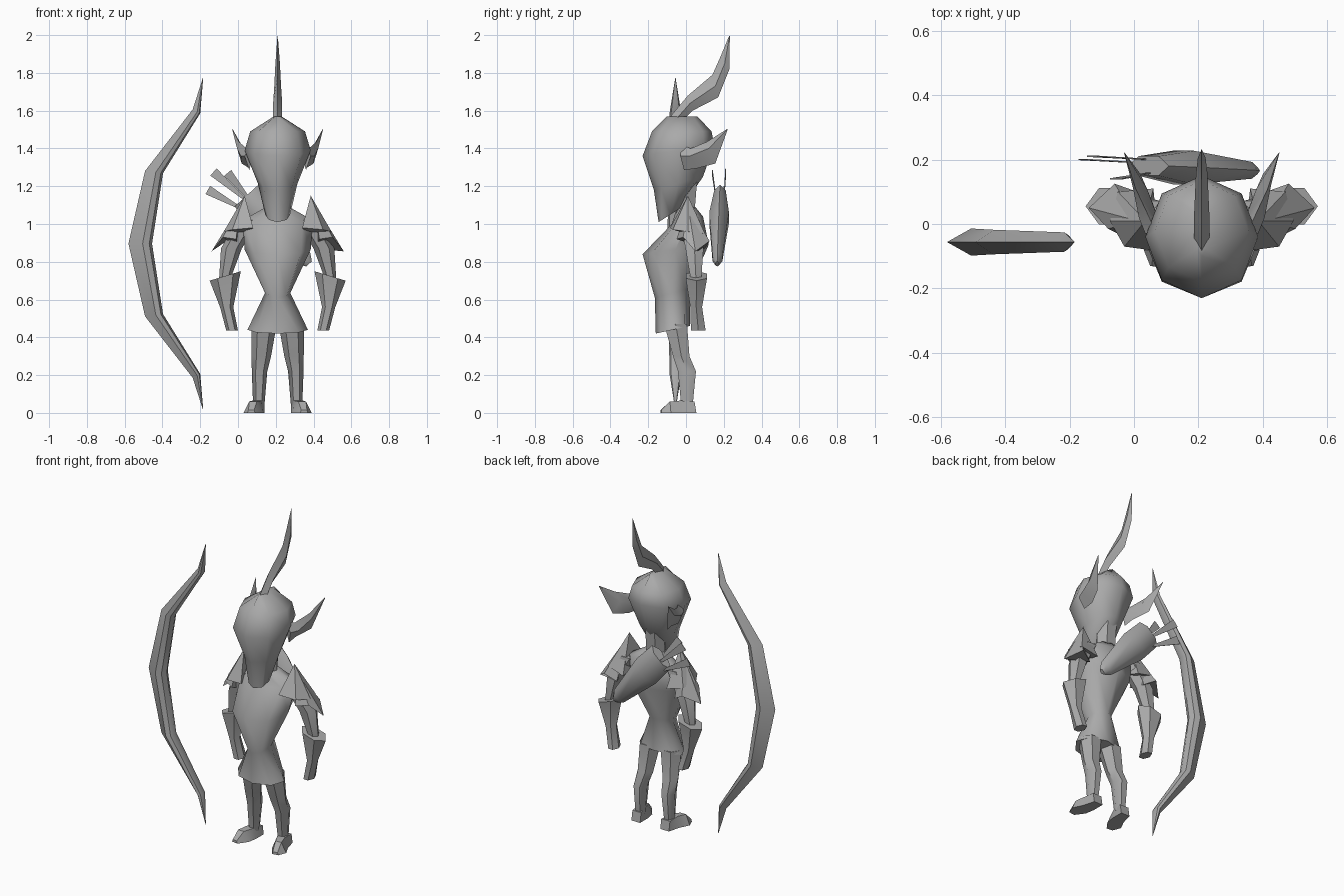
import bpy, bmesh, math
from mathutils import Vector

CX = 0.21  # centre line of the figure
grey = bpy.data.materials.new("plain grey")
grey.diffuse_color = (0.4, 0.4, 0.4, 1)


def finish(name, bm, angle=50):
    bmesh.ops.remove_doubles(bm, verts=bm.verts, dist=0.0005)
    bmesh.ops.recalc_face_normals(bm, faces=bm.faces)
    me = bpy.data.meshes.new(name)
    bm.to_mesh(me)
    bm.free()
    me.materials.append(grey)
    ob = bpy.data.objects.new(name, me)
    bpy.context.collection.objects.link(ob)
    bpy.ops.object.select_all(action='DESELECT')
    ob.select_set(True)
    bpy.context.view_layer.objects.active = ob
    bpy.ops.object.shade_smooth_by_angle(angle=math.radians(angle))
    return ob


def loft(name, rings, angle=50):
    """Skin a list of equal-length point rings and cap both ends."""
    bm = bmesh.new()
    vs = [[bm.verts.new(p) for p in r] for r in rings]
    n = len(vs[0])
    for a, b in zip(vs, vs[1:]):
        for i in range(n):
            j = (i + 1) % n
            bm.faces.new((a[i], a[j], b[j], b[i]))
    bm.faces.new(vs[0])
    bm.faces.new(vs[-1])
    return finish(name, bm, angle)


def oval(x0, x1, y0, y1, z0, z1=None, n=8, dx=0.0):
    """Level ring; z0 is the front height, z1 the back, dx the outer drop."""
    z1 = z0 if z1 is None else z1
    out = []
    for i in range(n):
        a = 2 * math.pi * i / n
        u, v = math.cos(a), math.sin(a)
        out.append(((x0 + x1) / 2 + u * (x1 - x0) / 2, (y0 + y1) / 2 + v * (y1 - y0) / 2,
                    (z0 + z1) / 2 + v * (z1 - z0) / 2 + u * dx))
    return out


def both(name, rings, angle=50):
    """Left and right copies; x is measured outward from the centre line."""
    for s, side in ((1, "left"), (-1, "right")):
        loft(f"{side}_{name}", [[(CX + s * p[0], p[1], p[2]) for p in r] for r in rings], angle)


def body(rows, n=8):
    return [oval(CX - w, CX + w, f, b, zf, zb, n) for w, f, b, zf, zb in rows]


# head with long pointed jaw, and neck
loft("head", body([(0.02, -0.1, 0.06, 1.57, 1.57), (0.145, -0.18, 0.135, 1.49, 1.49),
                   (0.175, -0.23, 0.15, 1.36, 1.42), (0.105, -0.17, 0.09, 1.18, 1.25),
                   (0.066, -0.145, -0.02, 1.01, 1.09)]), 60)
loft("neck", body([(0.065, -0.06, 0.07, 1.26, 1.26), (0.06, -0.06, 0.05, 1.03, 1.03)], 6))

# crest sweeping back from the top of the head
crest = []
for f, b, w in (((-0.095, 1.555), (-0.01, 1.555), 0.024), ((0.01, 1.68), (0.035, 1.6), 0.024),
                ((0.14, 1.79), (0.17, 1.67), 0.018), ((0.18, 1.88), (0.23, 1.82), 0.012),
                ((0.228, 1.995), (0.232, 1.995), 0.001)):
    my, mz = (f[0] + b[0]) / 2, (f[1] + b[1]) / 2
    crest.append([(CX, *f), (CX + w, my, mz), (CX, *b), (CX - w, my, mz)])
loft("crest", crest, 40)

# pointed ears
both("ear", [
    [(0.14, -0.03, 1.42), (0.175, -0.03, 1.36), (0.15, -0.01, 1.285), (0.13, -0.01, 1.36)],
    [(0.165, 0.025, 1.40), (0.195, 0.02, 1.36), (0.15, 0.06, 1.295), (0.14, 0.03, 1.36)],
    [(0.205, 0.11, 1.435), (0.215, 0.12, 1.40), (0.19, 0.155, 1.32), (0.17, 0.11, 1.38)],
    [(0.24, 0.221, 1.505), (0.241, 0.221, 1.503), (0.24, 0.221, 1.501), (0.239, 0.221, 1.503)]], 35)

# tunic with narrow waist and flared skirt
loft("tunic", body([(0.07, -0.05, 0.05, 1.08, 1.09), (0.185, -0.075, 0.09, 1.0, 1.04),
                    (0.175, -0.23, 0.12, 0.84, 0.89), (0.067, -0.165, 0.02, 0.61, 0.66),
                    (0.16, -0.16, 0.02, 0.42, 0.46)]), 60)

# arms
both("arm", [oval(0.1, 0.22, -0.04, 0.08, 1.02, n=6), oval(0.19, 0.3, -0.01, 0.1, 0.87, n=6),
             oval(0.25, 0.31, 0.02, 0.085, 0.71, n=6)])
# flared gauntlets with hands
both("gauntlet", [oval(0.195, 0.36, -0.01, 0.12, 0.725, n=6, dx=-0.025),
                  oval(0.235, 0.305, 0.018, 0.09, 0.56, n=6),
                  oval(0.21, 0.272, 0.02, 0.11, 0.435, n=6)], 45)


# two layered shoulder plates on each side
def plate(name, apex, rim):
    both(name, [[apex] * len(rim), rim], 30)


def plate_mesh(name, apex, rim):
    for s, side in ((1, "left"), (-1, "right")):
        bm = bmesh.new()
        top = bm.verts.new((CX + s * apex[0], apex[1], apex[2]))
        vs = [bm.verts.new((CX + s * x, y, z)) for x, y, z in rim]
        for i, v in enumerate(vs):
            bm.faces.new((top, v, vs[(i + 1) % len(vs)]))
        bm.faces.new(vs)
        finish(f"{side}_{name}", bm, 30)


plate_mesh("upper_shoulder_plate", (0.175, 0.01, 1.15),
           [(0.13, -0.085, 0.98), (0.24, -0.07, 0.97), (0.285, 0.01, 0.96),
            (0.26, 0.1, 0.95), (0.15, 0.11, 0.92)])
plate_mesh("lower_shoulder_plate", (0.2, 0.01, 1.1),
           [(0.22, -0.05, 0.92), (0.29, -0.015, 0.93), (0.35, 0.05, 0.855),
            (0.27, 0.125, 0.91), (0.2, 0.1, 0.87)])

# legs and outward-turned feet
both("leg", [oval(0.005, 0.14, -0.125, 0.015, 0.47, n=6), oval(0.035, 0.138, -0.075, 0.025, 0.3, n=6),
             oval(0.055, 0.137, -0.05, 0.06, 0.22, n=6), oval(0.07, 0.13, -0.03, 0.04, 0.04, n=6)])
both("foot", [
    [(0.07, 0.055, 0.0), (0.13, 0.055, 0.0), (0.13, 0.045, 0.06), (0.07, 0.045, 0.06)],
    [(0.07, -0.02, 0.0), (0.15, -0.02, 0.0), (0.135, -0.03, 0.065), (0.085, -0.03, 0.065)],
    [(0.08, -0.08, 0.0), (0.18, -0.08, 0.0), (0.15, -0.085, 0.06), (0.11, -0.085, 0.06)],
    [(0.12, -0.135, 0.0), (0.16, -0.13, 0.0), (0.155, -0.13, 0.015), (0.125, -0.135, 0.015)]], 35)

# quiver slung diagonally across the back
axis = Vector((0.33, 0, -0.36)).normalized()
side = Vector((0.36, 0, 0.33)).normalized()


def quiver_ring(t, r, ry):
    c = Vector((0.045, 0.18, 1.15)) + axis * t
    c.y -= 0.03 * t
    return [c + side * r * math.cos(a) + Vector((0, ry * math.sin(a), 0))
            for a in (math.pi * i / 3 for i in range(6))]


loft("quiver", [quiver_ring(0, 0.085, 0.035), quiver_ring(0.16, 0.09, 0.06),
                quiver_ring(0.45, 0.045, 0.03), quiver_ring(0.49, 0.02, 0.012)], 45)

# thin arrow fletchings rising from the quiver
for i, (root, tip) in enumerate((((0.02, 0.19, 1.08), (-0.16, 0.2, 1.18)),
                                 ((0.05, 0.2, 1.12), (-0.13, 0.21, 1.275)),
                                 ((0.06, 0.16, 1.13), (-0.055, 0.14, 1.27)))):
    a, b = Vector(root), Vector(tip)
    d = (b - a).normalized()
    w = Vector((-d.z, 0, d.x)).normalized()
    h = Vector((0, 0.002, 0))
    loft(f"arrow_{i + 1}", [[p + w * r + h, p - w * r + h, p - w * r - h, p + w * r - h]
                            for p, r in ((a, 0.006), (b, 0.025))], 30)

# bow: pointed cross-section, mirrored above and below the grip
half = [((-0.58, 0.0), (-0.455, 0.0), 0.042), ((-0.492, 0.385), (-0.397, 0.373), 0.038),
        ((-0.24, 0.71), (-0.2, 0.69), 0.03), ((-0.186, 0.878), (-0.184, 0.878), 0.001)]
full = [((o[0], -o[1]), (i[0], -i[1]), w) for o, i, w in reversed(half[1:])] + half
bow = []
for o, i, w in full:
    o, i = Vector((o[0], -0.056, 0.896 + o[1])), Vector((i[0], -0.056, 0.896 + i[1]))
    ring = []
    for t, k in ((0, 0), (0.6, 1), (0.88, 0.75), (1, 0), (0.88, -0.75), (0.6, -1)):
        ring.append(o.lerp(i, t) + Vector((0, k * w, 0)))
    bow.append(ring)
loft("bow", bow, 40)
